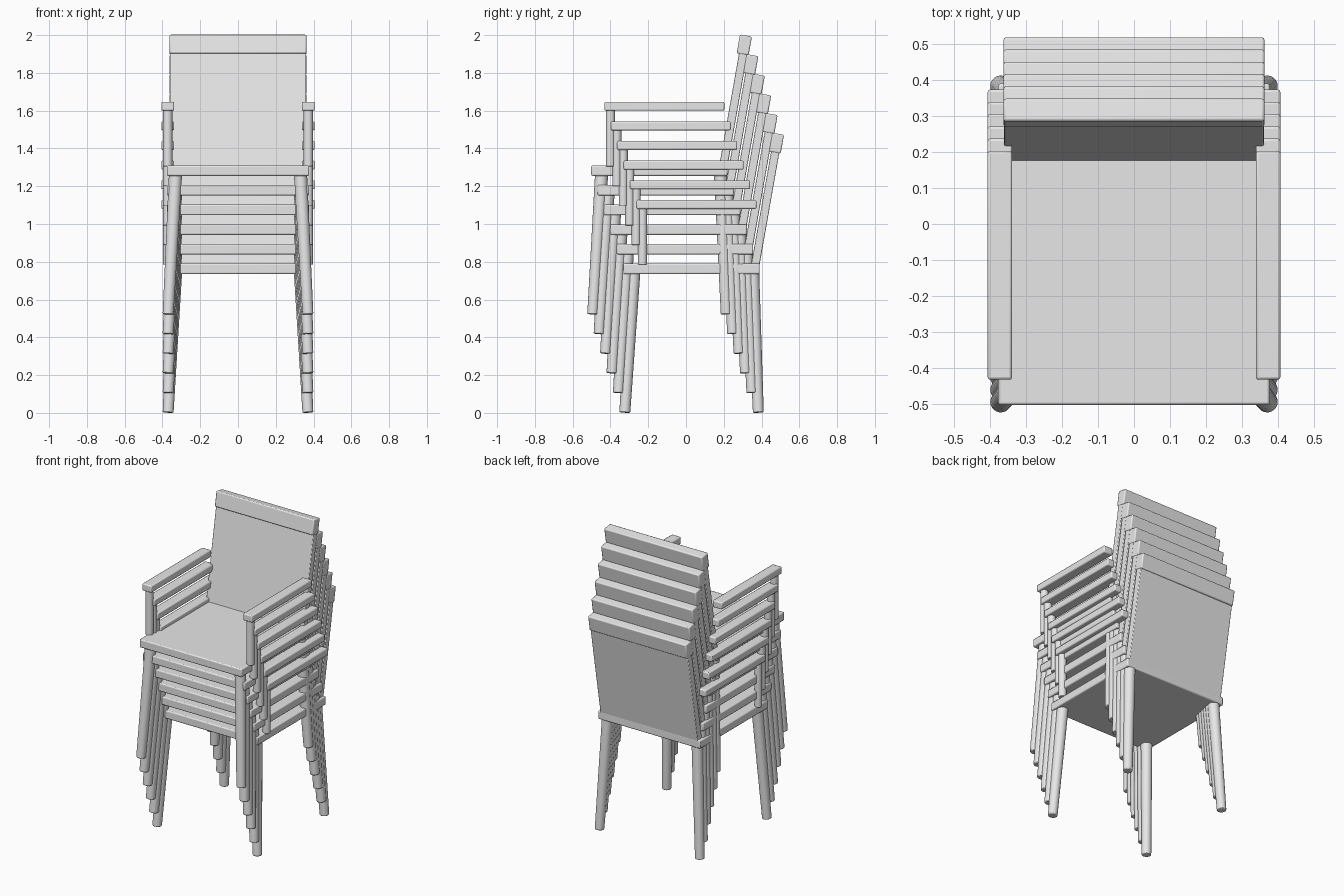
import bpy
import math
from mathutils import Vector, Matrix

cube = bpy.data.objects.get("Cube")
if cube:
    bpy.data.objects.remove(cube, do_unlink=True)

CHAIRS = 6
STEP = Vector((0, -0.034, 0.104))  # shift from one stacked chair to the next
LEAN = math.radians(10)            # backrest tilt

grey = bpy.data.materials.new("light_grey")
grey.use_nodes = True
grey.diffuse_color = (0.8, 0.8, 0.8, 1)
grey.node_tree.nodes["Principled BSDF"].inputs["Base Color"].default_value = (0.8, 0.8, 0.8, 1)


def finish(name, bevel):
    """Name, colour, soften and shade the active object."""
    obj = bpy.context.object
    obj.name = name
    obj.data.materials.append(grey)
    mod = obj.modifiers.new("soft_edges", "BEVEL")
    mod.width = bevel
    mod.segments = 2
    mod.limit_method = "ANGLE"
    mod.angle_limit = math.radians(40)
    bpy.ops.object.shade_smooth_by_angle(angle=math.radians(35))
    return obj


def board(name, low, high, bevel=0.007):
    """Box between two corners."""
    low, high = Vector(low), Vector(high)
    bpy.ops.mesh.primitive_cube_add(size=1)
    size = high - low
    bpy.context.object.data.transform(
        Matrix.Translation((low + high) / 2) @ Matrix.Diagonal((*size, 1)))
    return finish(name, bevel)


def rod(name, bottom, top, r_bottom, r_top, bevel=0.005):
    """Round, tapered bar between two points."""
    bottom, top = Vector(bottom), Vector(top)
    axis = top - bottom
    bpy.ops.mesh.primitive_cone_add(vertices=24, radius1=r_bottom, radius2=r_top,
                                    depth=axis.length)
    turn = axis.to_track_quat("Z", "Y").to_matrix().to_4x4()
    bpy.context.object.data.transform(Matrix.Translation((bottom + top) / 2) @ turn)
    return finish(name, bevel)


# Seat
parts = [board("seat", (-0.377, -0.332, 0.735), (0.377, 0.39, 0.79))]

# Backrest panel and thicker head rail, tilted together about the seat's rear
tilt = Matrix.Translation((0, 0.345, 0.785)) @ Matrix.Rotation(-LEAN, 4, "X")
panel = board("back_panel", (-0.36, 0, 0), (0.36, 0.044, 0.64), 0.004)
rail = board("head_rail", (-0.362, -0.012, 0.606), (0.362, 0.052, 0.707))
for part in (panel, rail):
    part.data.transform(tilt)
    parts.append(part)

# Legs, arm posts and armrests on both sides
for side, s in (("left", 1), ("right", -1)):
    parts += [
        rod(f"front_leg_{side}", (s * 0.37, -0.324, 0.002), (s * 0.331, -0.277, 0.74),
            0.029, 0.035),
        rod(f"rear_leg_{side}", (s * 0.37, 0.383, 0.002), (s * 0.331, 0.353, 0.74),
            0.029, 0.035),
        rod(f"arm_post_{side}", (s * 0.372, -0.23, 0.785), (s * 0.372, -0.23, 1.085),
            0.024, 0.024, 0.002),
        board(f"armrest_{side}", (s * 0.372 - 0.034, -0.262, 1.08),
              (s * 0.372 + 0.034, 0.373, 1.127)),
    ]

# Stack: each further chair sits higher and further forward
for part in parts:
    base = part.name
    for level in range(1, CHAIRS):
        copy = part.copy()
        copy.name = f"{base}_chair_{level + 1}"
        copy.location = STEP * level
        bpy.context.collection.objects.link(copy)
    part.name = f"{base}_chair_1"
